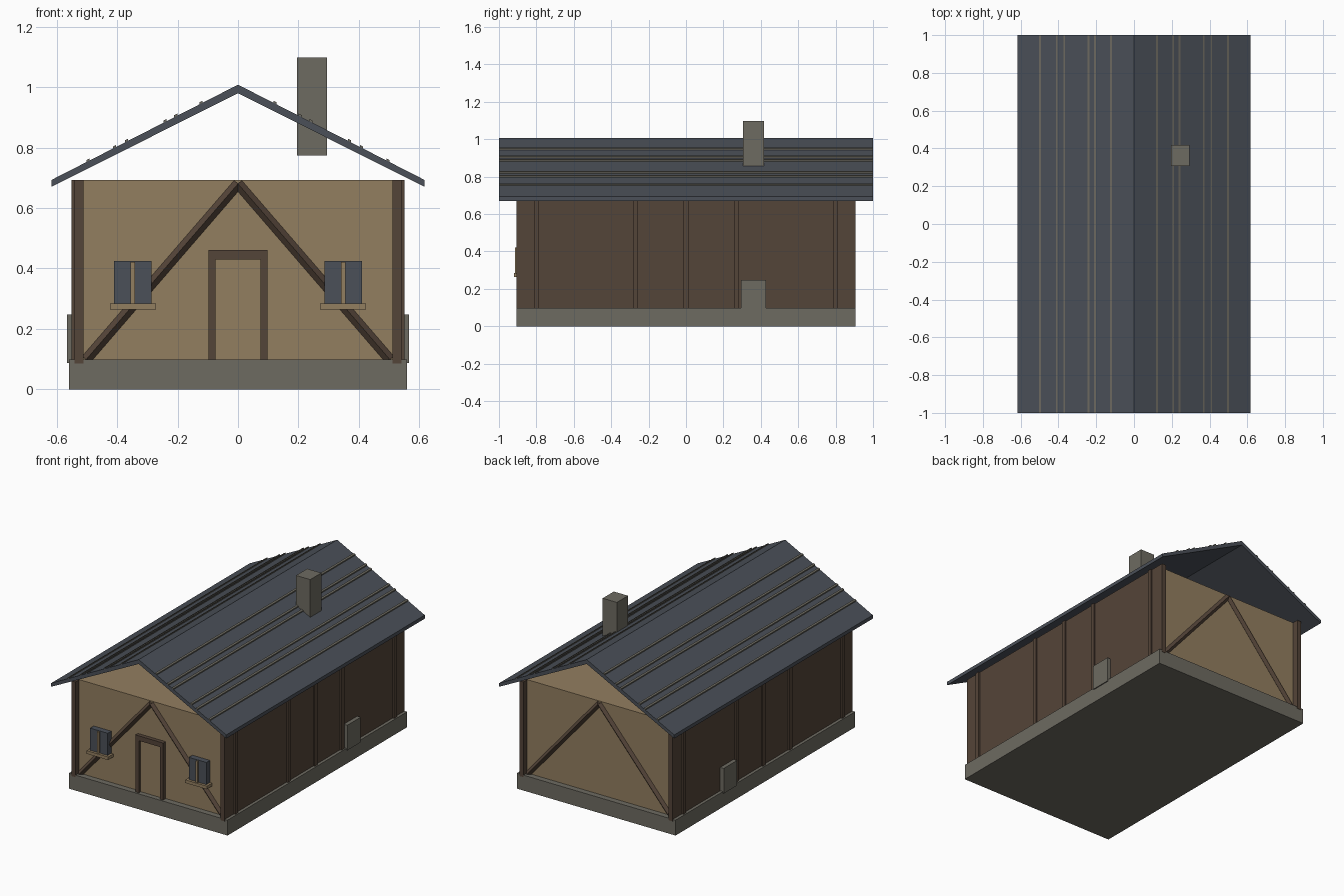
import bpy, math
from mathutils import Vector

cube = bpy.data.objects.get("Cube")
if cube:
    bpy.data.objects.remove(cube, do_unlink=True)


def material(name, rgb):
    m = bpy.data.materials.new(name)
    m.use_nodes = True
    col = (*rgb, 1)
    m.diffuse_color = col
    bsdf = next(n for n in m.node_tree.nodes if n.type == 'BSDF_PRINCIPLED')
    bsdf.inputs["Base Color"].default_value = col
    return m


PLASTER = material("tan plaster", (.29, .21, .117))
STONE = material("grey stone", (.155, .146, .120))
WOOD = material("dark brown wood", (.088, .058, .040))
SLATE = material("blue grey slate", (.070, .080, .098))


def mesh_object(name, verts, faces, mat):
    me = bpy.data.meshes.new(name)
    me.from_pydata(verts, [], faces)
    me.materials.append(mat)
    ob = bpy.data.objects.new(name, me)
    bpy.context.collection.objects.link(ob)
    return ob


def prism(name, profile, y0, y1, mat):
    """Extrude an (x, z) outline, counter-clockwise from the front, along y."""
    n = len(profile)
    verts = [(x, y, z) for y in (y0, y1) for x, z in profile]
    faces = [tuple(range(n)), tuple(reversed(range(n, 2 * n)))]
    faces += [(i, i + n, (i + 1) % n + n, (i + 1) % n) for i in range(n)]
    return mesh_object(name, verts, faces, mat)


def box(name, x, y, z, mat):
    x, z = sorted(x), sorted(z)
    return prism(name, [(x[0], z[0]), (x[1], z[0]), (x[1], z[1]), (x[0], z[1])],
                 y[0], y[1], mat)


def beam(name, a, b, size, mat):
    """Square timber between two points, turned edge-on."""
    a, b = Vector(a), Vector(b)
    h = (b - a).length / 2
    ob = box(name, (-size / 2, size / 2), (-size / 2, size / 2), (-h, h), mat)
    ob.location = (a + b) / 2
    ob.rotation_mode = 'QUATERNION'
    q = Vector((0, 0, 1)).rotation_difference((b - a).normalized())
    spin = Vector((0, 0, 1))
    from mathutils import Quaternion
    ob.rotation_quaternion = q @ Quaternion(spin, math.pi / 4)
    return ob


# Foundation and walls
box("foundation", (-.56, .56), (-.905, .905), (0, .098), STONE)
box("wall_block", (-.515, .515), (-.868, .868), (.09, .693), PLASTER)

# Roof: one chevron with overhang
SLOPE = (1.008 - .693) / .617


def roof_z(x):
    return 1.008 - SLOPE * abs(x)


prism("roof", [(-.617, .67), (0, .98), (.617, .67), (.617, .693), (0, 1.008), (-.617, .693)],
      -1, 1, SLATE)

for s, side in ((1, "left"), (-1, "right")):
    # Timber side wall with upright battens
    box(side + "_side_boards", (s * .512, s * .541), (-.907, .907), (.086, .693), WOOD)
    for i, y in enumerate((-.8, -.27, 0, .27, .8)):
        box(f"{side}_batten_{i}", (s * .54, s * .551), (y - .014, y + .014), (.09, .693), WOOD)
    box(side + "_stone_slab", (s * .54, s * .566), (.293, .428), (.087, .247), STONE)

    # Narrow strips along the roof
    for i, x in enumerate((.122, .206, .241, .369, .409, .497)):
        w = .005
        prism(f"{side}_roof_strip_{i}",
              [(s * x - w, roof_z(s * x - w) - .003), (s * x + w, roof_z(s * x + w) - .003),
               (s * x + w, roof_z(s * x + w) + .007), (s * x - w, roof_z(s * x - w) + .007)],
              -1, 1, STONE)

    # Diagonal braces on both end walls
    for y, end in ((-.872, "front"), (.872, "back")):
        beam(f"{end}_{side}_brace", (s * .503, y, .098), (0, y, .68), .024, WOOD)

    # Front window: pane, mullion and sill
    c = s * .348
    box(side + "_window_pane", (c - .062, c + .062), (-.904, -.86), (.28, .425), SLATE)
    box(side + "_window_mullion", (c - .007, c + .007), (-.914, -.9), (.28, .421), PLASTER)
    box(side + "_window_sill", (c - .076, c + .076), (-.92, -.86), (.264, .284), PLASTER)

    # Door jamb
    box(side + "_door_jamb", (s * .074, s * .098), (-.893, -.86), (.095, .44), WOOD)

box("door_lintel", (-.098, .098), (-.893, -.86), (.43, .461), WOOD)
box("door_leaf", (-.074, .074), (-.874, -.86), (.095, .43), PLASTER)

# Chimney
box("chimney", (.195, .295), (.306, .418), (.773, 1.098), STONE)
